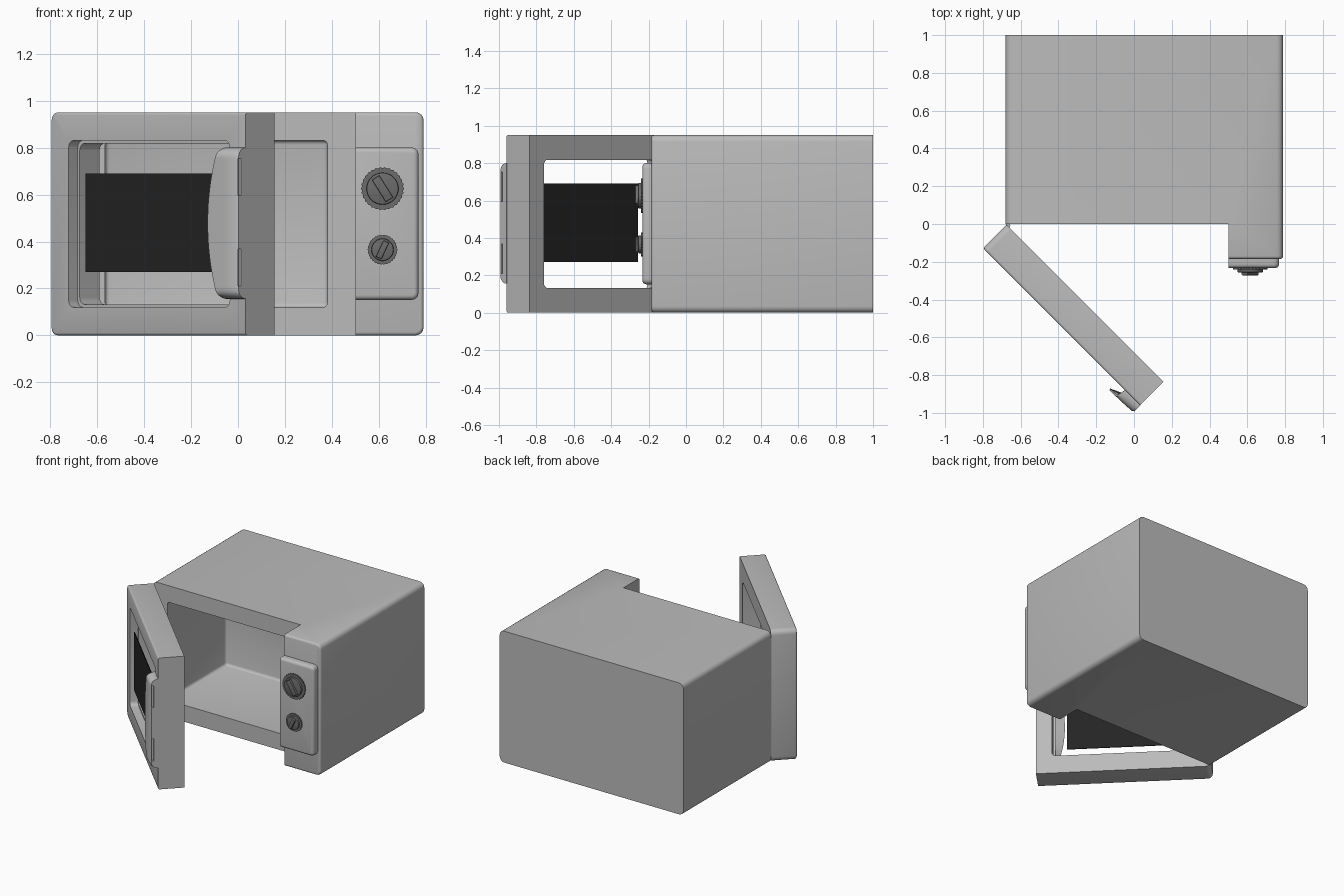
import bpy, bmesh, math
from mathutils import Matrix, Vector

if "Cube" in bpy.data.objects:
    bpy.data.objects.remove(bpy.data.objects["Cube"])


def material(name, v):
    m = bpy.data.materials.new(name)
    m.use_nodes = True
    m.diffuse_color = (v, v, v, 1)
    m.node_tree.nodes["Principled BSDF"].inputs["Base Color"].default_value = (v, v, v, 1)
    return m


GREY = material("light grey", 0.5)
KNOB = material("dark grey", 0.15)
BLACK = material("black", 0.018)
HINGE = Vector((-0.675, -0.005, 0))


def finish(bm, name, mat):
    bmesh.ops.recalc_face_normals(bm, faces=bm.faces)
    me = bpy.data.meshes.new(name)
    bm.to_mesh(me)
    bm.free()
    me.materials.append(mat)
    ob = bpy.data.objects.new(name, me)
    bpy.context.collection.objects.link(ob)
    return ob


def prism(points, z0, z1):
    """Extrude an x-y outline from z0 to z1."""
    bm = bmesh.new()
    face = bm.faces.new([bm.verts.new((x, y, z0)) for x, y in points])
    ext = bmesh.ops.extrude_face_region(bm, geom=[face])
    top = [v for v in ext["geom"] if isinstance(v, bmesh.types.BMVert)]
    bmesh.ops.translate(bm, verts=top, vec=(0, 0, z1 - z0))
    return bm


def box(x0, x1, y0, y1, z0, z1):
    return prism([(x0, y0), (x1, y0), (x1, y1), (x0, y1)], z0, z1)


def bevel(bm, width, rule, segments=4):
    """Round the edges whose middle and direction satisfy the rule."""
    chosen = []
    for e in bm.edges:
        a, b = e.verts[0].co, e.verts[1].co
        if rule((a + b) / 2, (b - a).normalized()):
            chosen.append(e)
    bmesh.ops.bevel(bm, geom=chosen, offset=width, segments=segments,
                    profile=0.5, affect='EDGES', clamp_overlap=True)


def along_y(m, d):
    return abs(d.y) > 0.9


def activate(ob):
    bpy.ops.object.select_all(action='DESELECT')
    ob.select_set(True)
    bpy.context.view_layer.objects.active = ob


def cut(ob, cutter_bm):
    cutter = finish(cutter_bm, "cutter", ob.data.materials[0])
    cutter.hide_render = True
    mod = ob.modifiers.new("cut", 'BOOLEAN')
    mod.object = cutter
    mod.operation = 'DIFFERENCE'
    mod.solver = 'EXACT'
    activate(ob)
    bpy.ops.object.modifier_apply(modifier=mod.name)
    bpy.data.objects.remove(cutter)


def smooth(ob):
    activate(ob)
    bpy.ops.object.shade_smooth_by_angle(angle=math.radians(35))


def swing(ob):
    """Hang a part modelled closed on the open door."""
    ob.location = HINGE
    ob.rotation_euler.z = -math.pi / 4


# Cabinet with the control column standing forward of the opening
outline = [(-0.68, 0), (0.5, 0), (0.5, -0.185), (0.79, -0.185), (0.79, 1), (-0.68, 1)]
bm = prism(outline, 0, 0.95)
bevel(bm, 0.035, lambda m, d: along_y(m, d) and (m.x > 0.7 or m.x < -0.6))
bevel(bm, 0.015, lambda m, d: m.y < -0.18 and m.x > 0.51 and abs(d.y) < 0.1, 3)
cabinet = finish(bm, "cabinet", GREY)

# Oven cavity with softened inner edges
bm = box(-0.565, 0.38, -0.1, 0.67, 0.12, 0.83)
bevel(bm, 0.018, lambda m, d: m.y > -0.05, 3)
cut(cabinet, bm)
smooth(cabinet)

# Door, in its own frame with the hinge edge at x = 0
bm = box(0, 1.175, -0.175, 0, 0, 0.95)
bevel(bm, 0.035, lambda m, d: along_y(m, d) and m.x < 0.1)
bevel(bm, 0.012, lambda m, d: m.y < -0.17 and m.x < 1.1, 3)
door = finish(bm, "door_frame", GREY)
for inset, depth0, depth1 in ((0.012, -0.3, 0.1), (0, -0.3, -0.12)):
    bm = box(0.11 + inset, 1.08 - inset, depth0, depth1, 0.12 + inset, 0.83 - inset)
    bevel(bm, 0.03, along_y)
    cut(door, bm)
smooth(door)
swing(door)

# Dark window screen
swing(finish(box(0.2, 0.98, -0.163, -0.157, 0.27, 0.69), "window_screen", BLACK))

# Bowed door handle lofted along its height
bm = bmesh.new()
rings = []
COUNT = 36
for i in range(COUNT + 1):
    t = -math.cos(math.pi * i / COUNT)
    gap = min((1 - abs(t)) * 0.325 / 0.04, 1)
    h = 0.004 + 0.051 * math.sqrt(1 - (1 - gap) ** 2)
    lip = 1.0 + 0.06 * t * t
    section = [(1.06, 0), (1.06, 0.45), (lip, 0.95), (lip + 0.004, 1.1),
               (1.09, 1.08), (1.165, 1), (1.177, 0.85), (1.177, 0)]
    z = 0.478 + 0.322 * t
    rings.append([bm.verts.new((u, -0.172 - n * h, z)) for u, n in section])
for a, b in zip(rings, rings[1:]):
    for k in range(len(a)):
        j = (k + 1) % len(a)
        bm.faces.new((a[k], a[j], b[j], b[k]))
bm.faces.new(rings[0])
bm.faces.new(rings[-1])
handle = finish(bm, "door_handle", GREY)
for z in (0.21, 0.595):
    cut(handle, box(1.165, 1.2, -0.22, -0.203, z, z + 0.158))
smooth(handle)
swing(handle)

# Hinge pin
bm = bmesh.new()
bmesh.ops.create_cone(bm, cap_ends=True, segments=16, radius1=0.012, radius2=0.012, depth=0.86,
                      matrix=Matrix.Translation((-0.667, -0.01, 0.475)))
smooth(finish(bm, "hinge_pin", GREY))

# Control panel plate
bm = box(0.5, 0.768, -0.233, -0.18, 0.152, 0.8)
bevel(bm, 0.028, lambda m, d: along_y(m, d) and m.x > 0.6)
bevel(bm, 0.02, lambda m, d: m.y < -0.23 and m.x > 0.51)
smooth(finish(bm, "control_panel", GREY))


def dial(name, x, z, r, y_back, y_front, ridges=0):
    """Disc facing the front, with optional ridges round its rim."""
    count = ridges * 2 if ridges else 40
    pts = []
    for i in range(count):
        a = math.tau * i / count
        rr = r * (0.95 if ridges and i % 2 else 1)
        pts.append((rr * math.cos(a), rr * math.sin(a)))
    bm = prism(pts, -y_front, -y_back)
    if not ridges:
        bevel(bm, 0.005, lambda m, d: m.z > -y_front - 0.001 and abs(d.z) < 0.1, 2)
    bm.transform(Matrix.Translation((x, 0, z)) @ Matrix.Rotation(math.pi / 2, 4, 'X'))
    ob = finish(bm, name, KNOB)
    if not ridges:
        smooth(ob)


# Two knobs: ridged flange, round body and tilted grip
for label, z, r, tilt in (("upper", 0.625, 0.092, -32), ("lower", 0.365, 0.064, 25)):
    x = 0.615
    dial(label + "_knob_flange", x, z, r, -0.225, -0.241, 30)
    dial(label + "_knob_body", x, z, r * 0.74, -0.235, -0.256)
    bm = box(-r * 0.2, r * 0.2, -0.272, -0.25, -r * 0.6, r * 0.6)
    bevel(bm, 0.004, lambda m, d: m.y < -0.27, 2)
    bm.transform(Matrix.Translation((x, 0, z)) @ Matrix.Rotation(math.radians(-tilt), 4, 'Y').inverted())
    smooth(finish(bm, label + "_knob_grip", KNOB))
